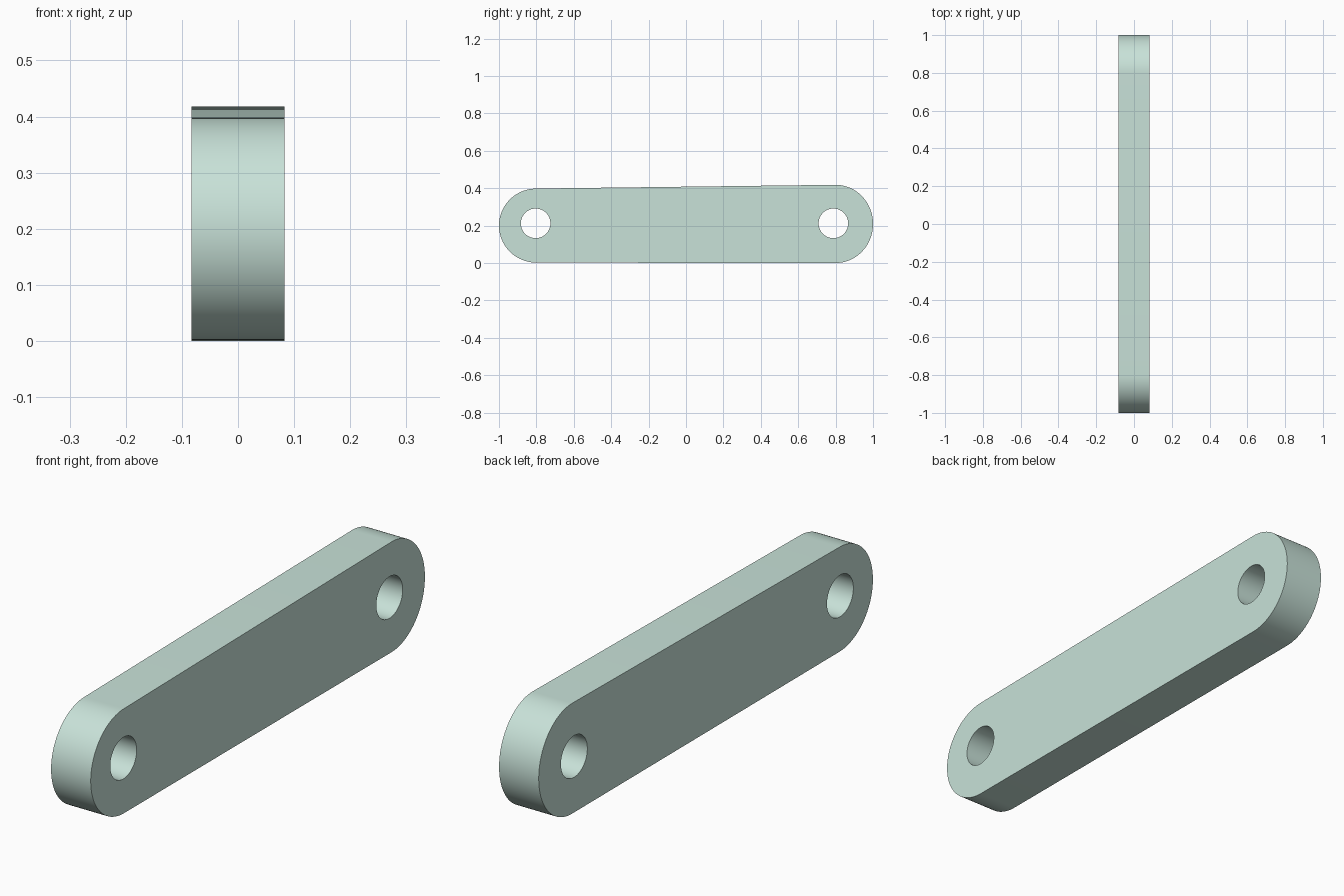
import bpy, bmesh
from math import sin, cos, pi, radians
from mathutils import Matrix

if "Cube" in bpy.data.objects:
    bpy.data.objects.remove(bpy.data.objects["Cube"])

HALF_WIDTH = 0.083


def arc(cy, cz, ry, rz, start, end, steps):
    return [(cy + ry * cos(start + (end - start) * i / steps),
             cz + rz * sin(start + (end - start) * i / steps))
            for i in range(steps + 1)]


# Side profile: rounded bar, slightly taller at the +y end, with two pin holes
outline = (arc(0.8, 0.209, 0.2, 0.209, -pi / 2, pi / 2, 48)
           + arc(-0.8, 0.2, 0.2, 0.198, pi / 2, 3 * pi / 2, 48))
holes = [arc(y, 0.212, 0.079, 0.079, 0, 2 * pi, 64)[:-1] for y in (-0.804, 0.788)]

curve = bpy.data.curves.new("link_plate", "CURVE")
curve.dimensions = "2D"
curve.fill_mode = "BOTH"
curve.extrude = HALF_WIDTH
for loop in [outline] + holes:
    spline = curve.splines.new("POLY")
    spline.points.add(len(loop) - 1)
    for point, (y, z) in zip(spline.points, loop):
        point.co = (y, z, 0, 1)
    spline.use_cyclic_u = True

plate = bpy.data.objects.new("link_plate", curve)
bpy.context.collection.objects.link(plate)
bpy.context.view_layer.objects.active = plate
plate.select_set(True)
bpy.ops.object.convert(target="MESH")

# Stand the profile upright in the YZ plane and weld the caps to the walls
bm = bmesh.new()
bm.from_mesh(plate.data)
bm.transform(Matrix.Rotation(radians(90), 4, "Z") @ Matrix.Rotation(radians(90), 4, "X"))
bmesh.ops.remove_doubles(bm, verts=bm.verts, dist=1e-5)
bmesh.ops.recalc_face_normals(bm, faces=bm.faces)
bm.to_mesh(plate.data)
bm.free()
bpy.ops.object.shade_smooth_by_angle(angle=radians(30))

# Pale green finish
mat = bpy.data.materials.new("pale_green")
mat.diffuse_color = (0.58, 0.76, 0.69, 1)
mat.use_nodes = True
mat.node_tree.nodes["Principled BSDF"].inputs["Base Color"].default_value = mat.diffuse_color
plate.data.materials.clear()
plate.data.materials.append(mat)
